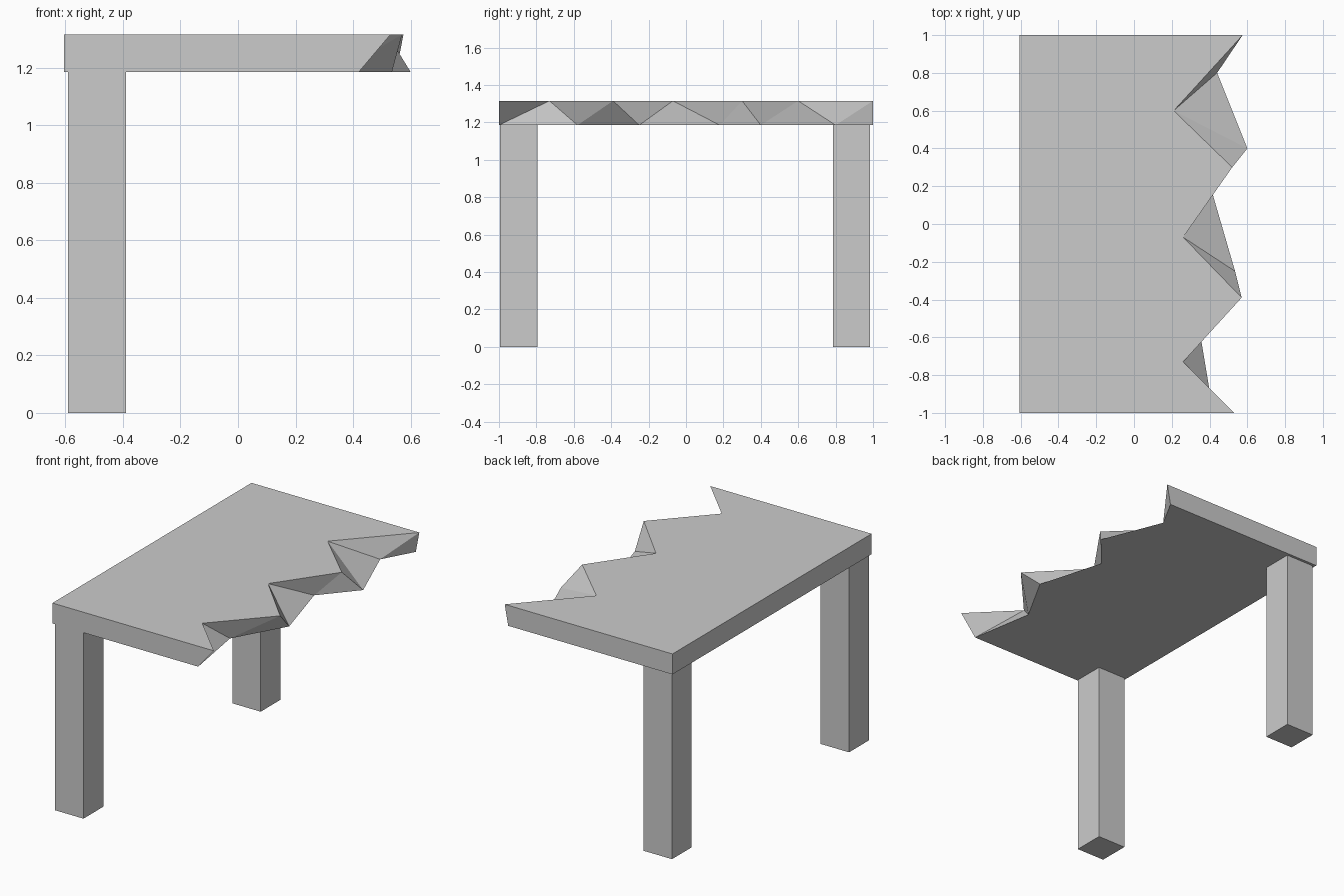
import bpy
import bmesh

if "Cube" in bpy.data.objects:
    bpy.data.objects.remove(bpy.data.objects["Cube"])

Z_LOW, Z_TOP = 1.185, 1.315
BACK_X = -0.605

# Broken edge outlines, (x, y) from front to rear
TOP_EDGE = [(0.53, -1), (0.26, -0.73), (0.57, -0.39), (0.26, -0.07),
            (0.52, 0.30), (0.21, 0.60), (0.575, 1)]
LOW_EDGE = [(0.42, -1), (0.35, -0.58), (0.535, -0.25), (0.41, 0.18),
            (0.60, 0.40), (0.44, 0.80), (0.55, 1)]


def add_object(name, bm):
    bmesh.ops.recalc_face_normals(bm, faces=bm.faces)
    mesh = bpy.data.meshes.new(name)
    bm.to_mesh(mesh)
    bm.free()
    obj = bpy.data.objects.new(name, mesh)
    bpy.context.collection.objects.link(obj)
    return obj


# Table top: straight on three sides, splintered on the fourth
bm = bmesh.new()


def outline(edge, z):
    points = edge + [(BACK_X, 1), (BACK_X, -1)]
    return [bm.verts.new((x, y, z)) for x, y in points]


top = outline(TOP_EDGE, Z_TOP)
low = outline(LOW_EDGE, Z_LOW)
bm.faces.new(top)
bm.faces.new(low[::-1])
count, jagged = len(top), len(TOP_EDGE) - 1
for i in range(count):
    j = (i + 1) % count
    if i < jagged:  # angular facets of the break
        bm.faces.new((low[i], top[j], top[i]))
        bm.faces.new((low[i], low[j], top[j]))
    else:           # flat intact sides
        bm.faces.new((low[i], low[j], top[j], top[i]))
add_object("broken_table_top", bm)


# Two remaining square legs
def add_leg(name, y0, y1, x0=-0.59, x1=-0.39):
    bm = bmesh.new()
    bmesh.ops.create_cube(bm, size=1)
    bmesh.ops.scale(bm, verts=bm.verts, vec=(x1 - x0, y1 - y0, Z_LOW))
    leg = add_object(name, bm)
    leg.location = ((x0 + x1) / 2, (y0 + y1) / 2, Z_LOW / 2)


add_leg("front_leg", -0.995, -0.795)
add_leg("rear_leg", 0.785, 0.983)
